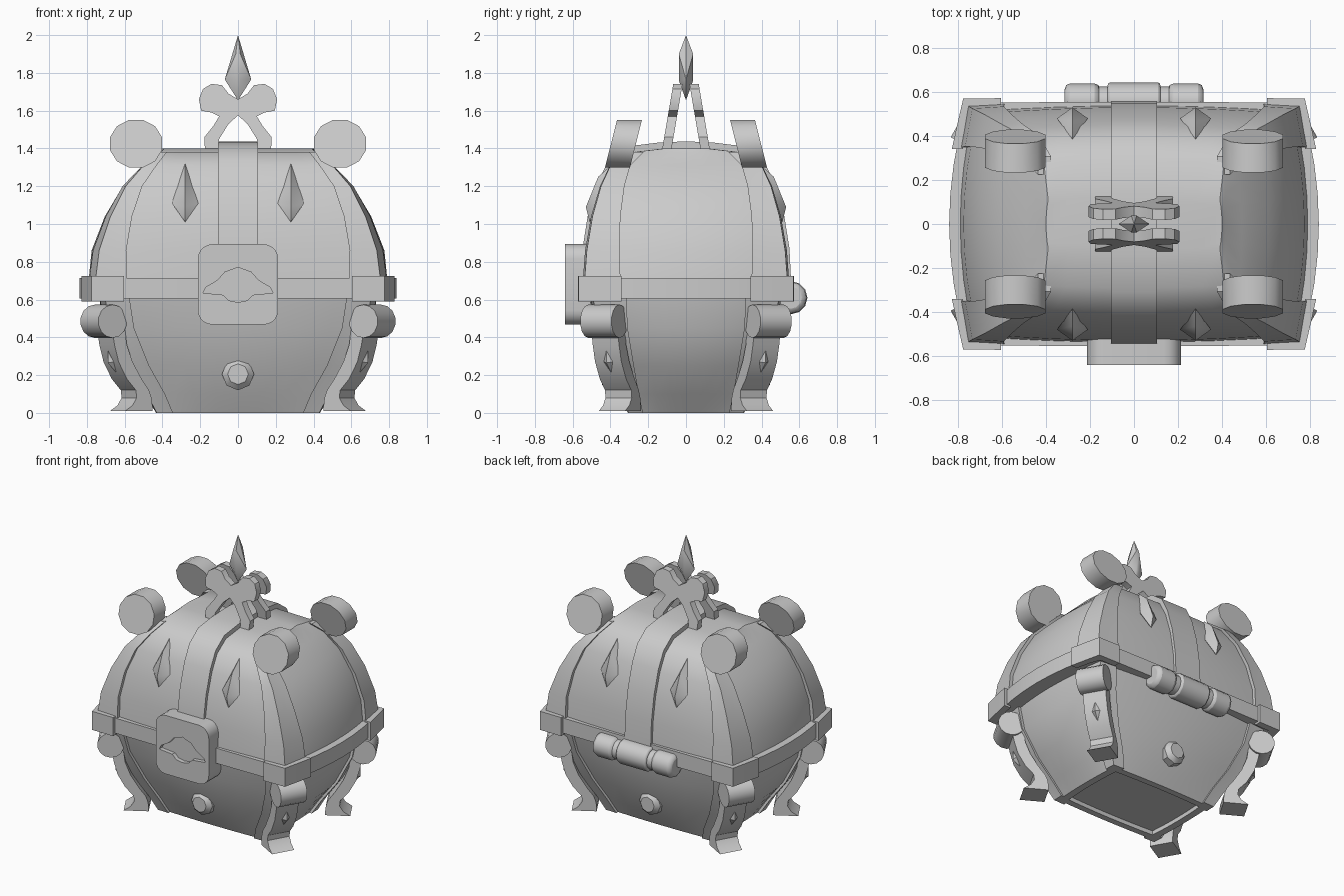
import bpy, bmesh, math
from mathutils import Vector

if "Cube" in bpy.data.objects:
    bpy.data.objects.remove(bpy.data.objects["Cube"])

SIGNS = [(sx, sy) for sx in (1, -1) for sy in (1, -1)]


def finish(name, bm):
    bmesh.ops.recalc_face_normals(bm, faces=bm.faces)
    me = bpy.data.meshes.new(name)
    bm.to_mesh(me)
    bm.free()
    ob = bpy.data.objects.new(name, me)
    bpy.context.collection.objects.link(ob)
    return ob


def loft(name, loops):
    """Skin equal-length closed loops and cap both ends."""
    bm = bmesh.new()
    rows = [[bm.verts.new(p) for p in lp] for lp in loops]
    n = len(rows[0])
    for a, b in zip(rows, rows[1:]):
        for i in range(n):
            bm.faces.new((a[i], a[(i + 1) % n], b[(i + 1) % n], b[i]))
    bm.faces.new(rows[0])
    bm.faces.new(rows[-1])
    return finish(name, bm)


def hull(name, pts):
    bm = bmesh.new()
    for p in pts:
        bm.verts.new(p)
    bmesh.ops.convex_hull(bm, input=bm.verts)
    return finish(name, bm)


def cyl(name, c, axis, r, depth, n=14, r2=None, bevel=0):
    bm = bmesh.new()
    bmesh.ops.create_cone(bm, cap_ends=True, segments=n, radius1=r,
                          radius2=r if r2 is None else r2, depth=depth)
    bmesh.ops.rotate(bm, verts=bm.verts, cent=(0, 0, 0),
                     matrix=Vector(axis).to_track_quat('Z', 'Y').to_matrix())
    bmesh.ops.translate(bm, verts=bm.verts, vec=c)
    ob = finish(name, bm)
    if bevel:
        m = ob.modifiers.new("round", 'BEVEL')
        m.width, m.segments, m.limit_method = bevel, 2, 'ANGLE'
        m.angle_limit = math.radians(60)
    return ob


def ring(s, d=0.0, n=8):
    """Rectangle with bowed sides; s = z, side bow x, front bow y, corner x, corner y."""
    z, bx, by, cx, cy = s
    t = [-1 + 2 * i / n for i in range(n)]
    front = [(cx * k, -(by - (by - cy) * k * k)) for k in t]
    side = [(bx - (bx - cx) * k * k, cy * k) for k in t]
    pts = front + side
    pts += [(-x, -y) for x, y in pts]
    return [(x + math.copysign(d, x), y + math.copysign(d, y), z) for x, y in pts]


def corner_strap(name, sections, out, inn, fx=(0.8, 0.8), fy=(0.66, 0.66)):
    """L-shaped strap on each vertical corner; fx, fy = inner edge fractions, bottom to top."""
    z0, z1 = sections[0][0], sections[-1][0]
    for sx, sy in SIGNS:
        loops = []
        for z, bx, by, cx, cy in sections:
            u = (z - z0) / (z1 - z0)
            gx, gy = (a + (b - a) * u for a, b in (fx, fy))
            f = [(cx * k, by - (by - cy) * k * k) for k in (gx, (1 + gx) / 2, 1)]
            f += [(bx - (bx - cx) * k * k, cy * k) for k in ((1 + gy) / 2, gy)]
            e = list(enumerate(f))
            lp = [(x + (out if i > 1 else 0), y + (out if i < 3 else 0)) for i, (x, y) in e]
            lp += [(x - (inn if i > 1 else 0), y - (inn if i < 3 else 0)) for i, (x, y) in reversed(e)]
            loops.append([(x * sx, y * sy, z) for x, y in lp])
        loft(name, loops)


# Body shells
lid = [(0.66, 0.795, 0.54, 0.735, 0.515), (0.86, 0.775, 0.53, 0.71, 0.50),
       (1.04, 0.705, 0.50, 0.65, 0.47), (1.20, 0.61, 0.45, 0.57, 0.425),
       (1.31, 0.49, 0.39, 0.475, 0.375), (1.38, 0.415, 0.29, 0.41, 0.28),
       (1.40, 0.40, 0.12, 0.39, 0.11)]
base = [(0.0, 0.42, 0.295, 0.41, 0.285), (0.10, 0.50, 0.35, 0.46, 0.32),
        (0.25, 0.62, 0.42, 0.56, 0.37), (0.45, 0.71, 0.485, 0.655, 0.44),
        (0.64, 0.74, 0.52, 0.69, 0.48)]
loft("lid", [ring(s) for s in lid])
inset = (0.37, 0.25, 0.36, 0.24)
loft("lower_body", [ring((0.03,) + inset), ring((0.0,) + inset)] + [ring(s) for s in base])
corner_strap("lid_corner_strap", lid[:-1], 0.025, 0.03, (0.8, 0.92), (0.67, 0.8))
corner_strap("base_corner_strap", base, 0.02, 0.03, (0.84, 0.84), (0.8, 0.66))

# Rim band with thicker corner pieces
rim = (0.84, 0.555, 0.756, 0.55)
loft("rim_band", [ring((0.605,) + rim), ring((0.715,) + rim)])
corner_strap("rim_corner", [(0.59,) + rim, (0.725,) + rim], 0.02, 0.03, fy=(0.62, 0.62))

# Centre strap over the lid
path = [(-s[2], s[0]) for s in lid] + [(0, 1.405)] + [(s[2], s[0]) for s in reversed(lid)]
loops = []
for y, z in path:
    oy = y + (math.copysign(0.018, y) if y else 0)
    oz = z + 0.032 * (z - 0.66) / 0.74
    iy, iz = y * 0.94, z - 0.03
    loops.append([(-0.105, oy, oz), (0.105, oy, oz), (0.105, iy, iz), (-0.105, iy, iz)])
loft("centre_strap", loops)

# Lid scroll discs (sheared to follow the slope) and diamonds
circle = [(math.cos(math.tau * (i + 0.5) / 12), math.sin(math.tau * (i + 0.5) / 12)) for i in range(12)]
for sx, sy in SIGNS:
    loft("lid_scroll", [[((0.54 + 0.143 * c) * sx, (y - 0.033 * s) * sy, 1.425 + 0.131 * s)
                         for c, s in circle] for y in (0.265, 0.397)])
    gem = [(0, 0.385, 1.32), (0, 0.51, 1.01), (-0.07, 0.48, 1.11), (0.07, 0.48, 1.11),
           (0, 0.465, 1.25), (0, 0.53, 1.09), (0, 0.40, 1.12)]
    hull("lid_diamond", [((0.28 + x) * sx, y * sy, z) for x, y, z in gem])

# Legs: S-curved, splayed outward
leg = [(0.47, 0.83, 0.75), (0.36, 0.81, 0.735), (0.27, 0.785, 0.70), (0.18, 0.735, 0.645),
       (0.12, 0.68, 0.60), (0.08, 0.675, 0.585), (0.04, 0.70, 0.58), (0.01, 0.745, 0.58)]
for sx, sy in SIGNS:
    def at(r, t, z):
        t -= 0.022
        return ((r * 0.87 + t * 0.5) * sx, (r * 0.5 - t * 0.87) * sy, z)
    loft("leg", [[at(o, -0.08, z), at(o, 0.08, z), at(i, 0.08, z), at(i, -0.08, z)]
                 for z, o, i in leg])
    cyl("leg_scroll", at(0.83, 0, 0.485), (0.5 * sx, -0.87 * sy, 0), 0.088, 0.19)
    hull("leg_diamond", [at(0.805, 0, 0.33), at(0.75, 0, 0.21), at(0.785, -0.027, 0.27),
                         at(0.785, 0.027, 0.27), at(0.805, 0, 0.265), at(0.74, 0, 0.27)])

# Studs front and back
for sy in (1, -1):
    cyl("stud", (0, 0.37 * sy, 0.205), (0, sy, 0), 0.085, 0.09, 8)
    cyl("stud_tip", (0, 0.43 * sy, 0.205), (0, sy, 0), 0.085, 0.03, 8, 0.055)

# Lock plate with a cut keyhole shape
plate = []
for k, (sx, sz) in enumerate([(1, 1), (-1, 1), (-1, -1), (1, -1)]):
    for i in range(6):
        a = math.pi / 2 * (k + i / 5)
        plate.append((0.135 * sx + 0.078 * math.cos(a), 0.68 + 0.135 * sz + 0.078 * math.sin(a)))
lock = loft("lock_plate", [[(x, y, z) for x, z in plate] for y in (-0.50, -0.64)])
half = [(0.08, 0.625), (0.185, 0.635), (0.17, 0.665), (0.11, 0.70), (0.07, 0.745)]
outline = [(0, 0.585), (0.05, 0.595)] + half + [(0, 0.77)]
outline += [(-x, z) for x, z in reversed(half)] + [(-0.05, 0.595)]
cutter = loft("keyhole_cutter", [[(x, y, z) for x, z in outline] for y in (-0.61, -0.70)])
cutter.hide_render = True
cutter.display_type = 'WIRE'
m = lock.modifiers.new("keyhole", 'BOOLEAN')
m.object, m.operation, m.solver = cutter, 'DIFFERENCE', 'EXACT'

# Back hinge
cyl("hinge_centre", (0, 0.555, 0.61), (1, 0, 0), 0.088, 0.24, 12, bevel=0.012)
cyl("hinge_pin", (0, 0.555, 0.61), (1, 0, 0), 0.07, 0.5, 12)
for sx in (1, -1):
    cyl("hinge_end", (0.235 * sx, 0.555, 0.61), (1, 0, 0), 0.084, 0.16, 12, bevel=0.025)

# Crown: two leaning bow plates and a spike
bow = [(0.105, 1.39), (0.175, 1.39), (0.178, 1.46), (0.13, 1.52), (0.10, 1.57), (0.14, 1.59),
       (0.195, 1.60), (0.207, 1.66), (0.185, 1.715), (0.14, 1.742), (0.085, 1.735), (0.05, 1.69)]
outline = [(0, 1.575), (0.05, 1.53), (0.10, 1.45)] + bow + [(0, 1.66)]
outline += [(-x, z) for x, z in reversed(bow)] + [(-0.10, 1.45), (-0.05, 1.53)]
for sy in (1, -1):
    loft("crown_bow", [[(x, sy * (o - 0.17 * (z - 1.39)), z) for x, z in outline]
                       for o in (0.078, 0.127)])
hull("crown_spike", [(0, 0, 1.655), (0, 0, 2.0), (0.07, 0, 1.765), (-0.07, 0, 1.765)]
     + [(0.012 * q, s * 0.038, z) for s in (1, -1) for q in (1, -1) for z in (1.76, 1.9)])

# Smooth curved parts, keep edges crisp
for ob in bpy.data.objects:
    ob.select_set(ob.type == 'MESH')
bpy.context.view_layer.objects.active = lock
bpy.ops.object.shade_smooth_by_angle(angle=math.radians(34))
cutter.hide_set(True)
